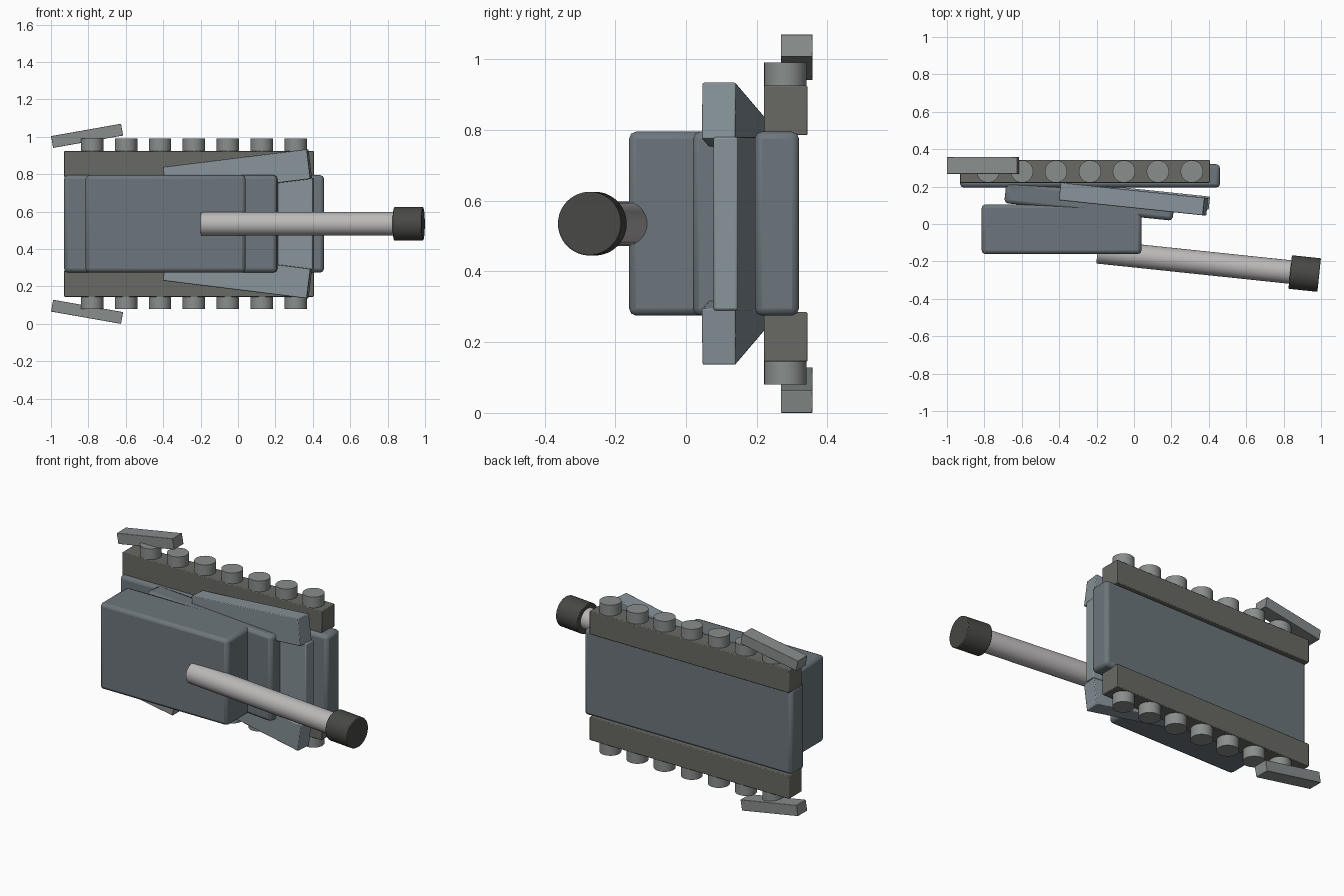
import bpy, math
from mathutils import Vector

if "Cube" in bpy.data.objects:
    bpy.data.objects.remove(bpy.data.objects["Cube"])

MID = 0.535  # height of the symmetry plane


def material(name, r, g, b):
    m = bpy.data.materials.new(name)
    m.diffuse_color = (r, g, b, 1)
    m.use_nodes = True
    m.node_tree.nodes["Principled BSDF"].inputs["Base Color"].default_value = m.diffuse_color
    return m


STEEL = material("steel", 0.15, 0.18, 0.20)
PALE = material("pale_steel", 0.24, 0.29, 0.32)
TRACK = material("track_grey", 0.14, 0.14, 0.125)
WHEEL = material("wheel_grey", 0.25, 0.27, 0.265)
BARREL = material("barrel_grey", 0.50, 0.48, 0.48)
DARK = material("muzzle_dark", 0.065, 0.067, 0.06)


def finish(name, mat, bevel):
    o = bpy.context.object
    o.name = name
    o.data.materials.append(mat)
    if bevel:
        b = o.modifiers.new("edges", 'BEVEL')
        b.width, b.segments, b.limit_method = bevel, 2, 'ANGLE'
    bpy.ops.object.shade_smooth_by_angle(angle=math.radians(35))
    return o


def box(name, center, size, mat, bevel=0.0, tilt_y=0, tilt_z=0):
    bpy.ops.mesh.primitive_cube_add(size=1, location=center)
    o = bpy.context.object
    o.scale = size
    bpy.ops.object.transform_apply(location=False, rotation=False, scale=True)
    o.rotation_euler = (0, math.radians(tilt_y), math.radians(tilt_z))
    return finish(name, mat, bevel)


def rod(name, a, b, radius, mat, sides=32, bevel=0.0):
    a, b = Vector(a), Vector(b)
    bpy.ops.mesh.primitive_cylinder_add(vertices=sides, radius=radius,
                                        depth=(b - a).length, location=(a + b) / 2)
    bpy.context.object.rotation_euler = (b - a).to_track_quat('Z', 'Y').to_euler()
    return finish(name, mat, bevel)


# Hull layers and turret
box("lower_hull", (-0.235, 0.257, MID), (1.39, 0.125, 0.52), STEEL, 0.02)
box("upper_hull", (-0.238, 0.122, MID), (0.905, 0.115, 0.52), STEEL, 0.02, 0, -6)
box("turret", (-0.387, -0.028, MID), (0.855, 0.266, 0.52), STEEL, 0.02)
box("nose_plate", (0.0, 0.154, MID), (0.81, 0.07, 0.49), PALE, 0.006, 0, -6)

# Parts repeated on both sides
for side, label in ((1, "left"), (-1, "right")):
    box(f"track_{label}", (-0.262, 0.282, MID + side * 0.32),
        (1.335, 0.123, 0.14), TRACK, 0.004)
    for i in range(7):
        x = -0.78 + i * 0.1815
        rod(f"wheel_{label}_{i + 1}", (x, 0.281, MID + side * 0.37),
            (x, 0.281, MID + side * 0.455), 0.06, WHEEL)
    box(f"nose_arm_{label}", (-0.003, 0.133, MID + side * 0.272),
        (0.78, 0.095, 0.16), PALE, 0.004, -7 * side, -6)
    box(f"rear_fender_{label}", (-0.807, 0.313, MID + side * 0.4705),
        (0.38, 0.09, 0.064), WHEEL, 0.002, -10 * side)

# Gun along a slightly tilted axis
def gun(x):
    return (x, -0.148 - 0.105 * (x + 0.2), MID)


rod("gun_barrel", gun(-0.195), gun(0.9), 0.063, BARREL, 48)
rod("gun_muzzle", gun(0.835), gun(0.99), 0.09, DARK, 48, 0.004)
